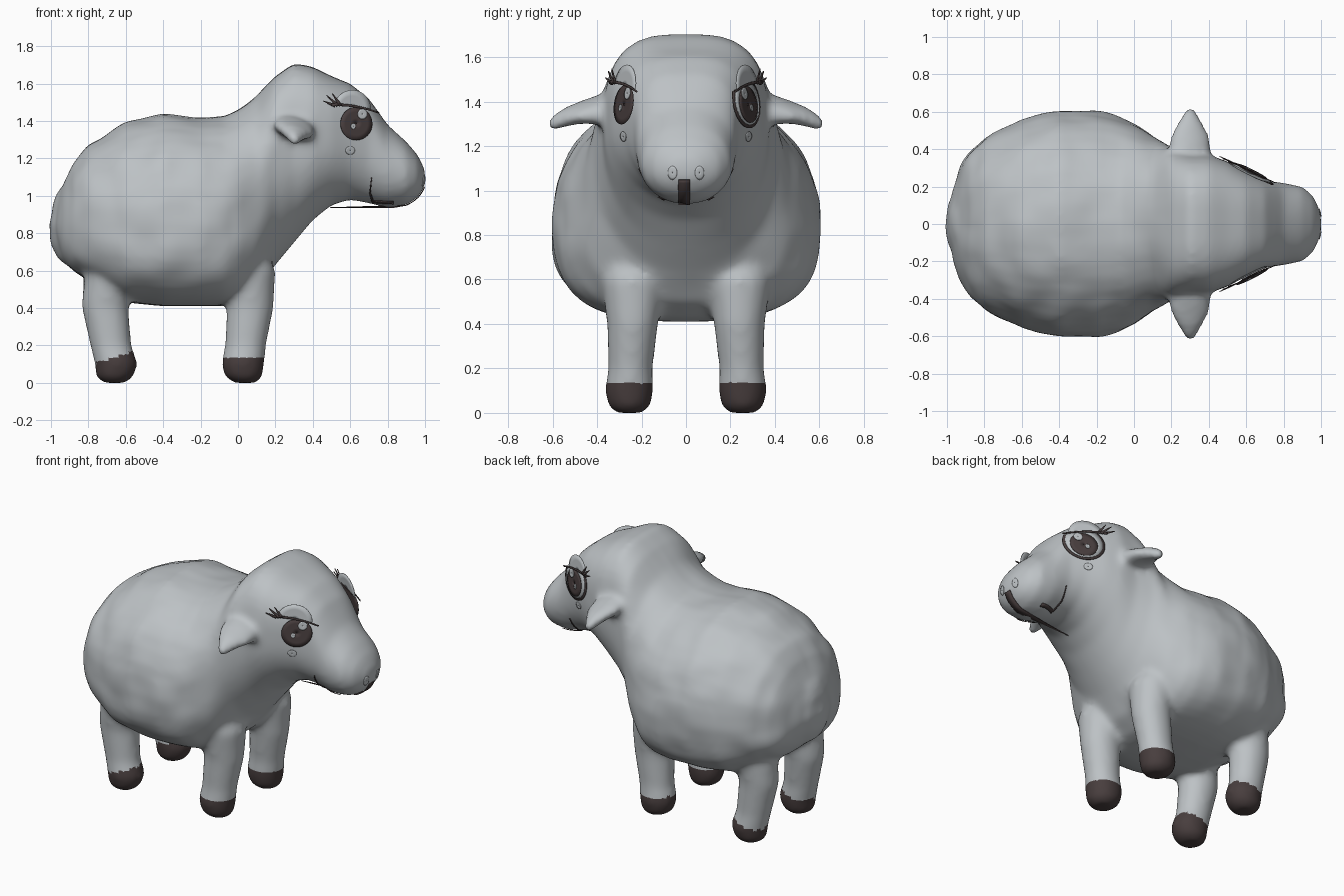
import bpy, bmesh, math
from mathutils import Vector, noise
from mathutils.bvhtree import BVHTree

if "Cube" in bpy.data.objects:
    bpy.data.objects.remove(bpy.data.objects["Cube"])


def material(name, rgb):
    m = bpy.data.materials.new(name)
    m.use_nodes = True
    m.diffuse_color = (*rgb, 1)
    bsdf = m.node_tree.nodes["Principled BSDF"]
    bsdf.inputs["Base Color"].default_value = (*rgb, 1)
    bsdf.inputs["Roughness"].default_value = 0.8
    return m


WOOL = material("wool_grey", (0.51, 0.54, 0.56))
DARK = material("dark_brown", (0.065, 0.048, 0.048))


def add_object(name, mesh):
    ob = bpy.data.objects.new(name, mesh)
    bpy.context.collection.objects.link(ob)
    return ob


def bend(t, power):
    return math.copysign(abs(t) ** (2 / power), t)


def ring(centre, u, v, down=1, upper=2, lower=2, sides=40):
    """Superellipse; its lower half may have another size and squareness."""
    points = []
    for i in range(sides):
        a = math.tau * i / sides
        p, scale = (upper, 1) if math.sin(a) >= 0 else (lower, down)
        points.append(Vector(centre) + Vector(u) * bend(math.cos(a), p)
                      + Vector(v) * bend(math.sin(a), p) * scale)
    return points


def loft(bm, rings):
    """Closed skin through rings of points."""
    rings = [[bm.verts.new(p) for p in r] for r in rings]
    for a, b in zip(rings, rings[1:]):
        for i in range(len(a)):
            j = (i + 1) % len(a)
            bm.faces.new((a[i], a[j], b[j], b[i]))
    bm.faces.new(rings[0][::-1])
    bm.faces.new(rings[-1])


bm = bmesh.new()

# Trunk, neck and head: x, underside, top, half width
profile = [
    (-.97, .74, .98, .18), (-.93, .66, 1.07, .31), (-.88, .6, 1.18, .39),
    (-.8, .54, 1.28, .46), (-.6, .43, 1.39, .56), (-.4, .41, 1.445, .605),
    (-.2, .41, 1.42, .605), (-.07, .41, 1.42, .57), (0, .43, 1.46, .54),
    (.1, .5, 1.54, .47), (.2, .63, 1.64, .41), (.3, .75, 1.71, .375),
    (.4, .87, 1.69, .37), (.5, .95, 1.64, .335), (.6, .98, 1.6, .28),
    (.7, .96, 1.52, .235), (.8, .935, 1.38, .22), (.9, .95, 1.29, .2),
    (.96, .99, 1.22, .15), (1, 1.05, 1.14, .06)]
trunk = []
for x, lo, hi, w in profile:
    fleecy = x < .15
    middle = lo + (hi - lo) * (.43 if fleecy else .5)
    upper = 3 if .15 < x < .75 else 2.15
    trunk.append(ring((x, 0, middle), (0, w, 0), (0, 0, hi - middle),
                      (middle - lo) / (hi - middle), upper, 2.8 if fleecy else 2.1))
loft(bm, trunk)

# Tail lump
loft(bm, [ring((-.9, 0, .85 + .22 * math.sin(t)), (.11 * math.cos(t), 0, 0),
               (0, .2 * math.cos(t), 0)) for t in (-1.5, -1, -.5, 0, .5, 1, 1.5)])

# Legs: height, front centre x, hind centre x, y, half depth, half width
leg_profile = [
    (0, .04, -.66, .255, .06, .06), (.03, .03, -.66, .255, .1, .095),
    (.1, .025, -.65, .255, .115, .11), (.2, .04, -.68, .25, .11, .1),
    (.4, .065, -.71, .24, .125, .115), (.6, .07, -.69, .24, .13, .14),
    (.8, .02, -.66, .25, .09, .1)]
for side in (-1, 1):
    for column in (1, 2):
        loft(bm, [ring((row[column], side * row[3], row[0]), (row[4], 0, 0),
                       (0, row[5], 0)) for row in leg_profile])
    # Drooping ears: outward y, z, half length along x, half thickness
    ear = [(.3, 1.36, .11, .07), (.4, 1.36, .115, .06), (.47, 1.35, .105, .045),
           (.53, 1.335, .075, .04), (.58, 1.31, .045, .035), (.62, 1.295, .02, .025)]
    loft(bm, [ring((.3, side * y, z), (a, 0, -a * .2), (0, side * t * .3, t))
              for y, z, a, t in ear])

bmesh.ops.recalc_face_normals(bm, faces=bm.faces)
mesh = bpy.data.meshes.new("raw_body")
bm.to_mesh(mesh)
bm.free()
raw = add_object("raw_body", mesh)

# Fuse the parts into one soft skin
remesh = raw.modifiers.new("fuse", "REMESH")
remesh.mode = "VOXEL"
remesh.voxel_size = .018
soften = raw.modifiers.new("soften", "SMOOTH")
soften.factor = .5
soften.iterations = 14
bpy.context.view_layer.update()
graph = bpy.context.evaluated_depsgraph_get()
skin = bpy.data.meshes.new_from_object(raw.evaluated_get(graph))
bpy.data.objects.remove(raw)
skin.name = "sheep_body"
body = add_object("sheep_body", skin)

# Gentle lumps in the fleece
bm = bmesh.new()
bm.from_mesh(skin)
bm.normal_update()
for v in bm.verts:
    fleece = min(1, max(0, (.2 - v.co.x) * 4)) * min(1, max(0, (v.co.z - .4) * 5))
    v.co += v.normal * noise.noise(v.co * 6) * .012 * fleece
floor = min(v.co.z for v in bm.verts)
for v in bm.verts:
    v.co.z -= floor * max(0, 1 - v.co.z)
bm.normal_update()

# Hooves are coloured by height, tilted on the hind legs
skin.materials.clear()
skin.materials.append(WOOL)
skin.materials.append(DARK)
for f in bm.faces:
    c = f.calc_center_median()
    tilt = .3 * (c.x + .65) if c.x < -.3 else 0
    f.material_index = int(c.z < .138 + tilt + .012 * noise.noise(c * 20))
    f.smooth = True
bm.to_mesh(skin)
surface = BVHTree.FromBMesh(bm)
bm.free()


def cast(origin, direction):
    hit = surface.ray_cast(Vector(origin), Vector(direction))
    if hit[0] is None:
        hit = surface.find_nearest(Vector(origin) + Vector(direction) * 1.35)
    return hit[0], hit[1]


def on_side(s):
    return lambda x, z: cast((x, s * 1.5, z), (0, -s, 0))


def on_eye(s):
    """Slanted eye plane, pushed out wherever the head is wider."""
    def place(x, z):
        plane = .268 - .5 * (x - .625) - .12 * (z - 1.4)
        skin_y = abs(cast((x, s * 1.5, z), (0, -s, 0))[0].y)
        return (Vector((x, s * max(plane, skin_y), z)),
                Vector((.5, s, .12)).normalized())
    return place


def on_front(y, z):
    return cast((2.2, y, z), (-1, 0, 0))


def decal(name, rows, place, lift, mat, wrap=False):
    """Thin plate following the skin, from a grid of 2D points."""
    bm = bmesh.new()
    grid, normals = [], {}
    for row in rows:
        line = []
        for a, b in row:
            co, n = place(a, b)
            v = bm.verts.new(co + n * lift)
            normals[v] = n
            line.append(v)
        grid.append(line)
    for p, q in zip(grid, grid[1:]):
        for i in range(len(p) - (0 if wrap else 1)):
            j = (i + 1) % len(p)
            f = bm.faces.new((p[i], p[j], q[j], q[i]))
            f.normal_update()
            if f.normal.dot(normals[p[i]]) < 0:
                f.normal_flip()
            f.smooth = True
    me = bpy.data.meshes.new(name)
    bm.to_mesh(me)
    bm.free()
    me.materials.append(mat)
    thick = add_object(name, me).modifiers.new("thickness", "SOLIDIFY")
    thick.thickness = .004
    thick.offset = 0


def disc(cx, cz, rx, rz, clip=lambda x, z: z):
    rows = []
    for r in (.02, .35, .7, 1):
        edge = [(cx + rx * r * math.cos(t * math.tau / 32),
                 cz + rz * r * math.sin(t * math.tau / 32)) for t in range(32)]
        rows.append([(x, clip(x, z)) for x, z in edge])
    return rows


def strip(points, start, end, steps=5):
    path = [Vector(p).lerp(Vector(q), i / steps)
            for p, q in zip(points, points[1:]) for i in range(steps)]
    path.append(Vector(points[-1]))
    rows = []
    for i, p in enumerate(path):
        d = path[min(i + 1, len(path) - 1)] - path[max(i - 1, 0)]
        w = start + (end - start) * i / (len(path) - 1)
        side = Vector((-d.y, d.x)).normalized() * w / 2
        rows.append([p - side, p + side])
    return rows


def lash_line(x):
    return 1.575 - .18 * x + .8 * (x - .5) * (.75 - x)


def below(x, z):
    return min(z, lash_line(x))


def above(x, z):
    return max(z, lash_line(x))


# Eyes, cheeks and smile
for s, tag in ((-1, "near"), (1, "far")):
    eye, cheek = on_eye(s), on_side(s)
    iris = .085
    if s > 0:
        iris = .078
        decal("eye_rim_far", disc(.625, 1.4, .12, .12, below), eye, .003, DARK, True)
        decal("eye_ball_far", disc(.625, 1.4, .105, .106, below), eye, .008, WOOL, True)
    decal("eyelid_" + tag, disc(.607, 1.46, .1, .105, above), eye, .008, WOOL, True)
    decal("iris_" + tag, disc(.627, 1.385, iris, iris + .004, below), eye, .013, DARK, True)
    decal("large_glint_" + tag, disc(.657, 1.435, .025, .027, below), eye, .018, WOOL, True)
    decal("small_glint_" + tag, disc(.608, 1.37, .012, .015), eye, .018, WOOL, True)
    lid_edge = [(x, lash_line(x)) for x in (.49, .54, .59, .64, .69, .745)]
    decal("lid_edge_" + tag, strip(lid_edge, .015, .008, 2), eye, .02, DARK)
    for i, tip in enumerate([(.448, 1.505), (.465, 1.535), (.495, 1.545)]):
        root = (.51 + i * .015, 1.48)
        decal(f"lash_{i + 1}_{tag}", strip([root, tip], .018, .003), eye, .02, DARK)
    decal("cheek_spot_" + tag, disc(.598, 1.243, .025, .022), cheek, .004, WOOL, True)
    smile = [(.715, 1.1), (.706, 1.02), (.722, .972), (.83, .968)]
    decal("smile_" + tag, strip(smile, .005, .014), cheek, .005, DARK)
    decal("nostril_" + tag, disc(s * .06, 1.08, .02, .03), on_front, .003, WOOL, True)

# Stripe under the nose
decal("mouth_stripe", strip([(-.008, 1.05), (-.008, .942)], .052, .052, 8),
      on_front, .006, DARK)
